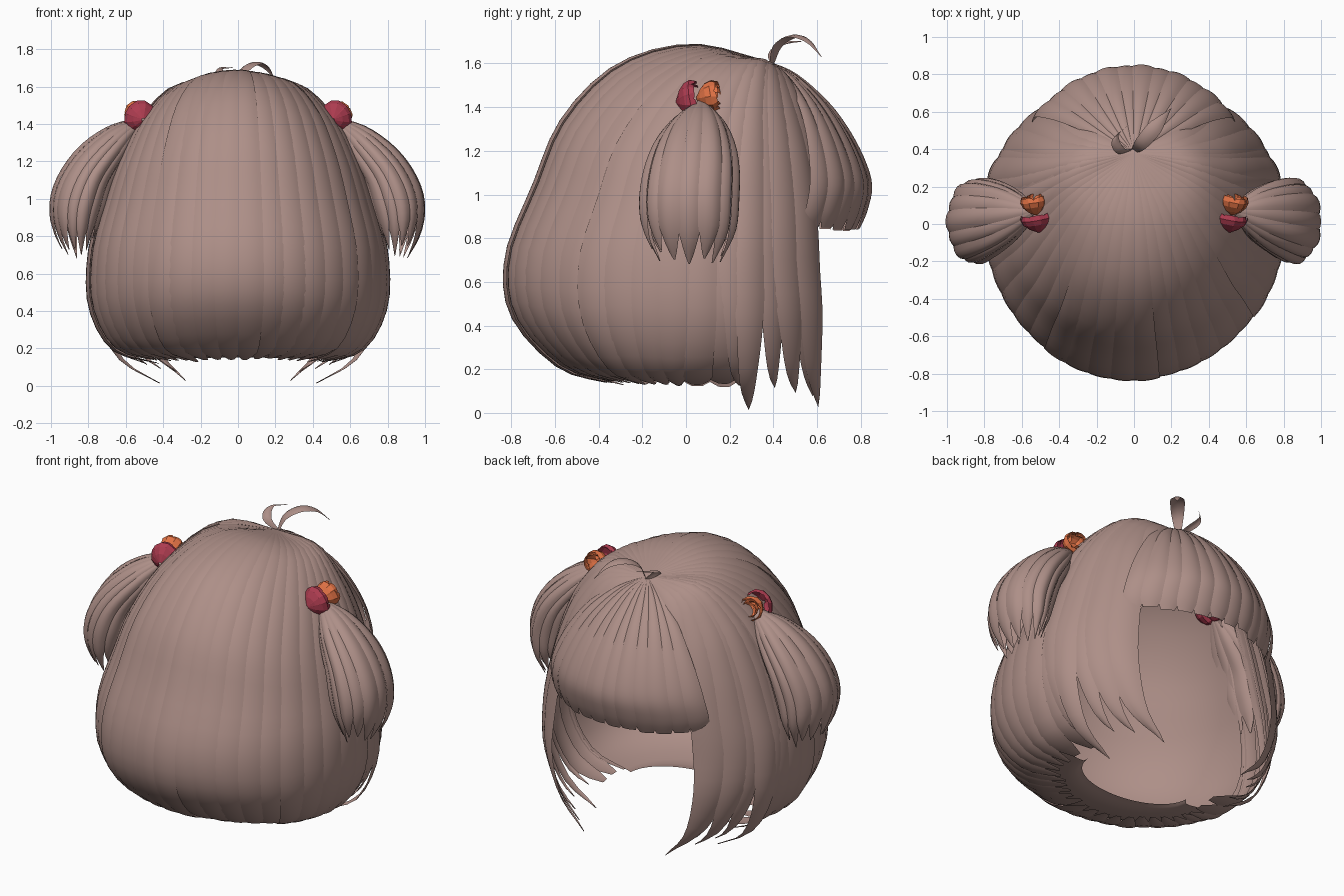
import bpy, bmesh, random
from math import sin, cos, pi, radians
from mathutils import Vector

random.seed(4)
if "Cube" in bpy.data.objects:
    bpy.data.objects.remove(bpy.data.objects["Cube"])


def material(name, rgb):
    m = bpy.data.materials.new(name)
    m.use_nodes = True
    m.diffuse_color = (*rgb, 1)
    m.node_tree.nodes["Principled BSDF"].inputs["Base Color"].default_value = (*rgb, 1)
    return m


HAIR = material("dusty_brown_hair", (0.42, 0.275, 0.245))
CRIMSON = material("crimson_petal", (0.42, 0.045, 0.08))
ORANGE = material("orange_petal", (0.76, 0.17, 0.06))


def spline(pts, t):
    """Catmull-Rom point through a short list of control points."""
    n = len(pts) - 1
    f = max(0, min(t, 1)) * n
    i = min(int(f), n - 1)
    f -= i
    b, c = Vector(pts[i]), Vector(pts[i + 1])
    a = Vector(pts[i - 1]) if i else 2 * b - c
    d = Vector(pts[i + 2]) if i + 2 <= n else 2 * c - b
    return b + (c - a) * f / 2 + (2 * a - 5 * b + 4 * c - d) * f * f / 2 + (3 * b - a - 3 * c + d) * f ** 3 / 2


def lock(bm, surf, core, mid, half, end=1, shift=0, drop=0, bulge=0.02,
         taper=0.8, tip=0, lift=0, nu=6, nv=26):
    """One strand: a sector of a surface, rounded across and narrowed to a tip."""
    rows = []
    for j in range(nv + 1):
        v = j / nv
        t = v * end
        w = 1.0 if v < taper else tip + (1 - tip) * ((1 - v) / (1 - taper)) ** 0.7
        row = []
        for i in range(nu + 1):
            u = 2 * i / nu - 1
            p = surf(mid + shift * v * v + half * u * w, t)
            out = (p - core(t)).normalized()
            p = p + out * min(1, 3 * v) * (bulge * (1 - u * u) * max(w, 0.3) + lift)
            p.z -= drop * v ** 5
            row.append(bm.verts.new(p))
        rows.append(row)
    for j in range(nv):
        for i in range(nu):
            f = bm.faces.new((rows[j][i], rows[j][i + 1], rows[j + 1][i + 1], rows[j + 1][i]))
            f.normal_update()
            if f.normal.dot(f.calc_center_median() - core((j + 0.5) / nv * end)) < 0:
                f.normal_flip()


def finish(name, bm, mat, smooth=True):
    bmesh.ops.remove_doubles(bm, verts=bm.verts, dist=0.0005)
    me = bpy.data.meshes.new(name)
    bm.to_mesh(me)
    bm.free()
    me.materials.append(mat)
    ob = bpy.data.objects.new(name, me)
    bpy.context.collection.objects.link(ob)
    if smooth:
        bpy.ops.object.select_all(action="DESELECT")
        ob.select_set(True)
        bpy.context.view_layer.objects.active = ob
        bpy.ops.object.shade_smooth_by_angle(angle=radians(45))


def shell(side, back, front):
    """Head-shaped surface blended from side, back and front profiles."""
    def surf(a, t):
        s = spline(side, t)
        e = spline(front if sin(a) > 0 else back, t)
        c, w = cos(a), abs(sin(a))
        return Vector((s.x * c, s.y + (e.x - s.y) * w, s.z * c * c + e.y * w * w))
    return surf


def head_core(t):
    return Vector((0, 0.05, 0.8))


# Profiles running from the crown whorl down to the hair ends
SIDE = [(0, .38, 1.61), (.32, .26, 1.61), (.52, .15, 1.42), (.645, .08, 1.18), (.725, .05, .95),
        (.79, .03, .7), (.785, .02, .42), (.66, 0, .2), (.42, 0, .13)]
BACK = [(.38, 1.61), (.03, 1.685), (-.31, 1.59), (-.56, 1.34), (-.69, 1.04),
        (-.815, .72), (-.79, .45), (-.58, .22), (-.33, .14)]
TEMPLE = [(.38, 1.61), (.5, 1.5), (.6, 1.35), (.68, 1.15), (.72, .95),
          (.74, .7), (.77, .5), (.78, .25), (.79, .06)]
FRINGE = [(.38, 1.61), (.5, 1.55), (.63, 1.43), (.73, 1.3), (.805, 1.16), (.84, 1.04), (.82, .93), (.78, .83)]
FRINGE_SIDE = [(0, .38, 1.61), (.2, .36, 1.54), (.38, .3, 1.44), (.51, .24, 1.31),
               (.61, .17, 1.17), (.67, .12, 1.04), (.69, .1, .93), (.67, .1, .84)]
head = shell(SIDE, BACK, TEMPLE)
fringe = shell(FRINGE_SIDE, BACK, FRINGE)

# Back hair: soft overlapping locks, raised in broad groups
bm = bmesh.new()
count = 24
for k in range(count):
    a = radians(17 - 214 * (k + 0.5) / count)
    lock(bm, head, head_core, a, radians(5.4), end=random.uniform(.98, 1), taper=.93, tip=.35,
         bulge=.007, lift=.01 * ((k + 4) // 5 % 2))
finish("back_hair", bm, HAIR)

# Smooth inner lining that turns forward under the nape
LINING_SIDE = [Vector(p) * .97 + Vector((0, 0, .02)) for p in SIDE] + [Vector((.36, .03, .155))]
LINING_BACK = [Vector(p) * .97 + Vector((0, .02)) for p in BACK] + [Vector((-.2, .16))]
bm = bmesh.new()
lock(bm, shell(LINING_SIDE, LINING_BACK, TEMPLE), head_core, radians(-90), radians(90),
     taper=1.1, bulge=0, nu=40)
finish("inner_lining", bm, HAIR)

# Fringe over the face
bm = bmesh.new()
count = 12
for k in range(count):
    a = radians(39 + 102 * (k + 0.5) / count)
    lock(bm, fringe, head_core, a, radians(4.9), end=random.uniform(.975, 1), taper=.92, tip=.7,
         bulge=.009, lift=.006 * (k % 2))
finish("fringe", bm, HAIR)

# Temple locks: long pointed strands, angle / half width / end / sweep / drop
TEMPLE_LOCKS = [(14, 7, .95, 4, .02), (21, 7, .99, 0, .1), (28, 7, .93, 3, .04),
                (34, 8, .95, 5, .04), (40, 8, .97, 7, .04), (44, 8, 1, 5, .05), (54, 10, .6, -4, 0)]
for side, label in ((1, "left"), (-1, "right")):
    bm = bmesh.new()
    for k, (mid, half, end, sweep, drop) in enumerate(TEMPLE_LOCKS):
        m = radians(mid if side > 0 else 180 - mid)
        lock(bm, head, head_core, m, radians(half), end=end, shift=side * radians(sweep),
             drop=drop, taper=.6, bulge=.016, lift=.006 + .008 * (k % 2))
    finish(label + "_temple_locks", bm, HAIR)

# Bunched side tails
TAIL = [(.53, .07, 1.41), (.65, .05, 1.3), (.78, .03, 1.14), (.845, .015, .98), (.86, .015, .83), (.85, .015, .68)]
TAIL_SIZE = [(.03, .03), (.13, .09), (.195, .125), (.212, .14), (.195, .11), (.13, .05)]


def tail_surface(side):
    def core(t):
        p = spline(TAIL, t)
        return Vector((p.x * side, p.y, p.z))

    def surf(a, t):
        d = core(min(t + .01, 1)) - core(max(t - .01, 0))
        n = d.cross(Vector((0, 1, 0))).normalized()
        wide, deep = spline(TAIL_SIZE, t)
        return core(t) + Vector((0, wide * sin(a), 0)) + n * deep * cos(a)
    return surf, core


for side, label in ((1, "left"), (-1, "right")):
    surf, core = tail_surface(side)
    bm = bmesh.new()
    for k in range(14):
        lock(bm, surf, core, 2 * pi * k / 14, pi / 12, end=random.uniform(.9, 1),
             taper=.8, tip=.1, bulge=.014, lift=.008 * (k % 2), nu=4, nv=20)
    finish(label + "_side_tail", bm, HAIR)

# Flower ornaments: crimson cup with one drooping petal, orange heart
PETALS = ((.083, .1, -.045, 6, .75), (.095, .15, -.01, 1, .45))
HEART = ((.068, .1, .05, 5, .85), (.045, .075, .08, 3, 1.2))
for side, label in ((1, "left"), (-1, "right")):
    axis = Vector((.17 * side, .95, .17)).normalized()
    across = axis.cross(Vector((0, 0, 1))).normalized()
    up = across.cross(axis)
    base = Vector((.515 * side, 0, 1.43))

    def cup(radius, height, start):
        def surf(a, t):
            r = radius * (.1 + .9 * sin(t * pi * .65))
            return base + axis * (start + height * t) + (across * cos(a) + up * sin(a)) * r
        return surf

    for part, mat, rings in (("petals", CRIMSON, PETALS), ("heart", ORANGE, HEART)):
        bm = bmesh.new()
        for radius, height, start, n, half in rings:
            for k in range(n):
                lock(bm, cup(radius, height, start), lambda t: base + axis * (start + height * .4),
                     2 * pi * k / n - pi / 2, half, taper=.7, tip=.6, bulge=.006,
                     lift=.005 * (k % 2), nu=3, nv=4)
        finish(label + "_flower_" + part, bm, mat, smooth=False)

# Loose curls standing up at the crown
CURLS = [("large_curl", [(0, .39, 1.59), (.03, .42, 1.68), (.09, .49, 1.72), (.15, .56, 1.7), (.2, .62, 1.63)], (.7, -.6, 0), .045),
         ("small_curl", [(0, .4, 1.59), (-.07, .39, 1.65), (-.1, .46, 1.69), (-.03, .53, 1.7)], (.7, .5, .2), .03)]
for name, path, direction, width in CURLS:
    def ribbon(a, t):
        return spline(path, t) + Vector(direction) * a * width * (.35 + .65 * sin(pi * t))
    bm = bmesh.new()
    lock(bm, ribbon, lambda t: spline(path, t) - Vector((0, 0, .1)), 0, 1, taper=.6, bulge=.012, nu=4, nv=16)
    finish(name, bm, HAIR)
